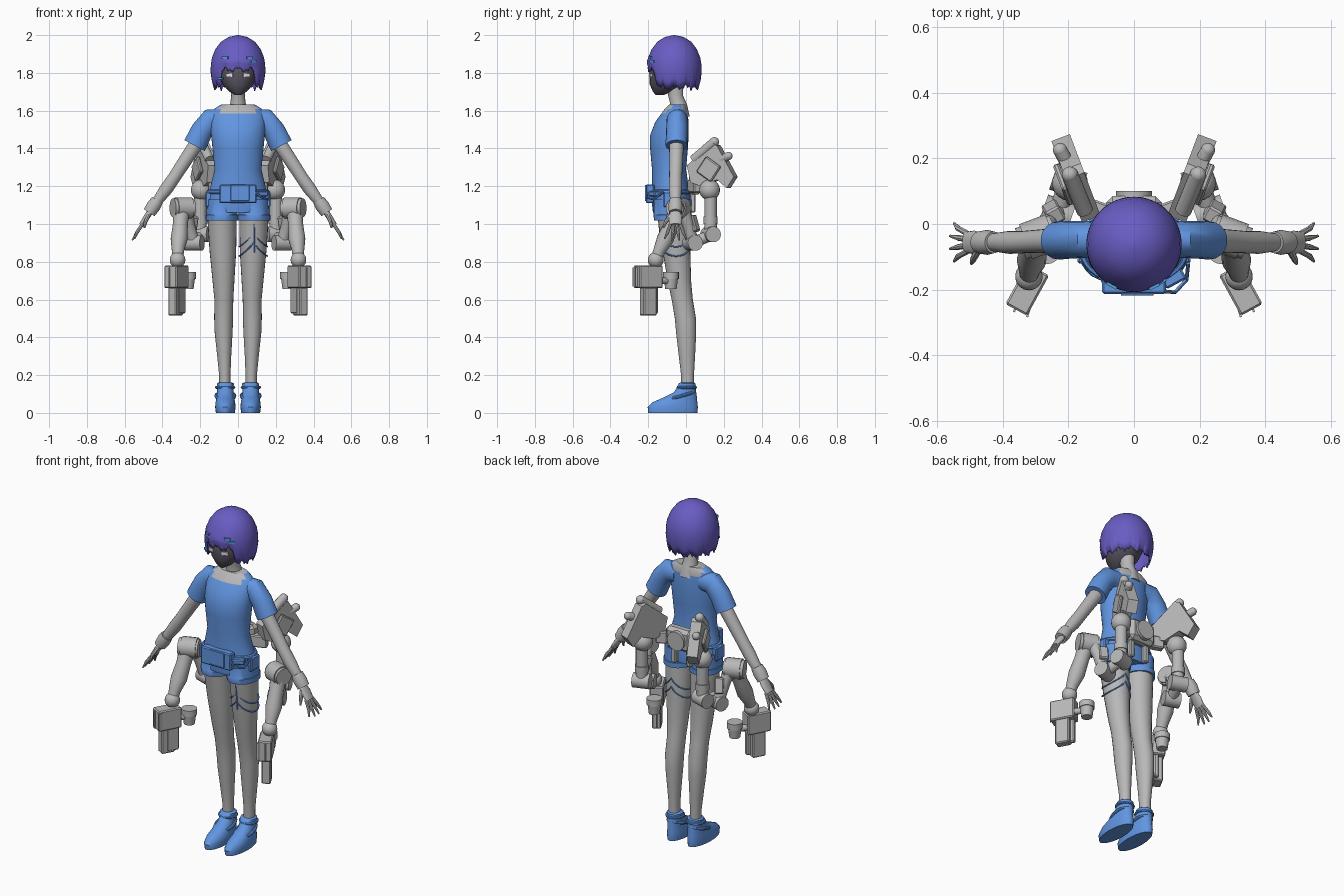
import bpy, bmesh, math
from mathutils import Vector, Matrix

cube = bpy.data.objects.get("Cube")
if cube:
    bpy.data.objects.remove(cube, do_unlink=True)


def material(name, rgb):
    m = bpy.data.materials.new(name)
    m.use_nodes = True
    m.diffuse_color = (*rgb, 1)
    m.node_tree.nodes["Principled BSDF"].inputs["Base Color"].default_value = (*rgb, 1)
    return m


GREY = material("light grey", (.48, .48, .48))
BLUE = material("cloth blue", (.12, .30, .75))
PURPLE = material("hair purple", (.14, .11, .55))
DARK = material("dark face", (.10, .09, .12))
WHITE = material("eye white", (.75, .75, .75))
CYAN = material("clip cyan", (.08, .35, .70))


def finish(name, bm, mat, mirror=False, angle=40):
    bmesh.ops.recalc_face_normals(bm, faces=bm.faces)
    me = bpy.data.meshes.new(name)
    bm.to_mesh(me)
    bm.free()
    o = bpy.data.objects.new(name, me)
    bpy.context.collection.objects.link(o)
    me.materials.append(mat)
    if mirror:
        o.modifiers.new("mirror", 'MIRROR').use_mirror_merge = False
    bpy.ops.object.select_all(action='DESELECT')
    o.select_set(True)
    bpy.context.view_layer.objects.active = o
    bpy.ops.object.shade_smooth_by_angle(angle=math.radians(angle))
    return o


def tube(name, pts, mat, mirror=False, flat=False, n=18, ref=(0, 1, 0)):
    """Skin elliptical rings (x, y, z, radius, second radius) along a path."""
    bm, rings = bmesh.new(), []
    P = [Vector(p[:3]) for p in pts]
    for i, p in enumerate(pts):
        ru, rv = p[3], p[-1]
        t = (P[min(i + 1, len(P) - 1)] - P[max(i - 1, 0)]).normalized()
        u = Vector(ref) - t * t.dot(Vector(ref))
        u.normalize()
        v = t.cross(u)
        if flat:
            u, v = Vector((1, 0, 0)), Vector((0, 1, 0))
        rings.append([bm.verts.new(P[i] + u * ru * math.cos(k * math.tau / n)
                                   + v * rv * math.sin(k * math.tau / n)) for k in range(n)])
    for a, b in zip(rings, rings[1:]):
        for k in range(n):
            bm.faces.new((a[k], a[(k + 1) % n], b[(k + 1) % n], b[k]))
    bm.faces.new(rings[0])
    bm.faces.new(rings[-1])
    return finish(name, bm, mat, mirror)


def rod(name, a, b, r, mirror=True, r2=None, mat=None):
    ref = (0, 1, 0) if abs(b[1] - a[1]) < .8 * (Vector(b) - Vector(a)).length else (0, 0, 1)
    return tube(name, [(*a, r), (*b, r2 or r)], mat or GREY, mirror, ref=ref)


def box(name, c, size, mat=GREY, mirror=False, yaw=0, pitch=0, bevel=.006):
    bm = bmesh.new()
    bmesh.ops.create_cube(bm, size=1)
    bm.transform(Matrix.Diagonal((*size, 1)))
    if bevel:
        bmesh.ops.bevel(bm, geom=bm.edges[:], offset=bevel, segments=1, affect='EDGES')
    bm.transform(Matrix.Translation(c) @ Matrix.Rotation(yaw, 4, 'Z') @ Matrix.Rotation(pitch, 4, 'X'))
    return finish(name, bm, mat, mirror, 25)


def ball(name, c, r, mat=GREY, mirror=True):
    bm = bmesh.new()
    bmesh.ops.create_uvsphere(bm, u_segments=18, v_segments=12, radius=r)
    bm.transform(Matrix.Translation(c))
    return finish(name, bm, mat, mirror, 60)


# Hair: a dome whose lower rim is jagged and opens over the face
HAIR_Y = -.062
PROFILE = [(.004, 2), (.05, 1.99), (.09, 1.965), (.12, 1.925), (.138, 1.88)]
bm, cols = bmesh.new(), []
N = 96
for k in range(N):
    a = (k / N - .5) * math.tau
    open_front = min(1, max(0, (math.radians(50) - abs(a)) / .25))
    low = 1.715 + .095 * open_front + .024 * abs((k % 8) / 4 - 1) - .012 * (k % 3 == 0)
    pr = PROFILE + [(r, 1.88 + (low - 1.88) * f) for r, f in
                    ((.144, .25), (.145, .5), (.140, .75), (.128 + .013 * open_front, 1))]
    cols.append([bm.verts.new((r * math.sin(a), HAIR_Y - r * math.cos(a), z)) for r, z in pr])
for k in range(N):
    for i in range(len(cols[0]) - 1):
        a, b = cols[k], cols[(k + 1) % N]
        bm.faces.new((a[i], a[i + 1], b[i + 1], b[i]))
bm.faces.new([c[0] for c in cols])
hair = finish("hair", bm, PURPLE, angle=60)
hair.modifiers.new("thickness", 'SOLIDIFY').thickness = .008
for a, z in ((-.7, 1.77), (-.5, 1.88), (.45, 1.88), (.62, 1.86)):
    box("hair_clip", (.143 * math.sin(a), HAIR_Y - .143 * math.cos(a), z), (.035, .009, .012), CYAN, yaw=a, bevel=0)

# Head, eyes and neck
tube("head", [(0, y, z, rx, ry) for z, y, rx, ry in (
    (1.682, -.14, .015, .02), (1.70, -.125, .045, .05), (1.74, -.10, .082, .092), (1.80, -.085, .105, .11),
    (1.88, -.07, .11, .11), (1.95, -.062, .07, .07))], DARK, flat=True, n=24)
box("eye", (.045, -.186, 1.787), (.036, .009, .018), WHITE, True, yaw=.25, bevel=0)
tube("neck", [(0, -.035, 1.57, .06, .055), (0, -.038, 1.63, .042, .045), (0, -.055, 1.68, .036, .04),
              (0, -.06, 1.75, .04, .045)], GREY, flat=True)

# Shirt with an open neckline
shirt = tube("shirt", [(0, y, z, rx, ry) for z, y, rx, ry in (
    (1.06, -.075, .162, .10), (1.12, -.077, .165, .105), (1.19, -.083, .148, .098), (1.29, -.09, .124, .09),
    (1.40, -.09, .135, .10), (1.47, -.088, .142, .102), (1.54, -.075, .145, .088), (1.585, -.06, .14, .07),
    (1.61, -.052, .125, .06), (1.632, -.045, .09, .045))], BLUE, flat=True, n=40)
shirt.data.materials.append(GREY)
for f in shirt.data.polygons:
    if f.center.z > 1.585 and abs(f.center.x) < .095:
        f.material_index = 1
tube("sleeve", [(.08, -.047, 1.55, .05, .06), (.145, -.047, 1.55, .056, .062), (.19, -.048, 1.495, .057, .06),
                (.222, -.05, 1.43, .058, .062), (.23, -.05, 1.415, .058, .062)], BLUE, True)
tube("shorts_leg", [(.085, -.072, 1.13, .08, .10), (.085, -.072, 1.05, .083, .10), (.085, -.07, 1.048, .087, .103),
                    (.085, -.068, 1.018, .087, .10)], BLUE, True, flat=True, n=24)

# Arms and hands
tube("arm", [(.19, -.05, 1.47, .04), (.28, -.052, 1.335, .036), (.335, -.055, 1.25, .034), (.38, -.056, 1.185, .035),
             (.45, -.056, 1.09, .024)], GREY, True)
tube("wrist_guard", [(.427, -.056, 1.125, .033), (.447, -.056, 1.095, .038), (.47, -.056, 1.06, .034)], GREY, True)
tube("palm", [(.455, -.056, 1.08, .022, .018), (.485, -.056, 1.035, .036, .016), (.512, -.056, .995, .032, .013)],
     GREY, True)
for i in range(4):
    s = (i - 1.5) / 1.5
    tube("finger", [(.505, -.056 + s * .026, 1.0, .009), (.535, -.056 + s * .042, .955, .009),
                    (.566 - .018 * abs(s), -.056 + s * .058, .91 + .012 * abs(s), .004)], GREY, True, n=8)
tube("thumb", [(.475, -.08, 1.045, .012), (.49, -.108, 1.01, .01), (.495, -.12, .98, .005)], GREY, True, n=8)

# Legs and shoes
tube("leg", [(x, y, z, rx, ry) for x, y, z, rx, ry in (
    (.085, -.07, 1.08, .078, .09), (.083, -.06, .98, .076, .082), (.08, -.05, .85, .07, .073),
    (.077, -.035, .70, .058, .062), (.075, -.02, .60, .05, .056), (.076, -.003, .50, .05, .056),
    (.076, .001, .42, .047, .053), (.073, .005, .30, .037, .043), (.07, .008, .20, .03, .034),
    (.07, .008, .10, .03, .034))], GREY, True, flat=True, n=24)
tube("shoe", [(.067, y, z, rx, ry) for z, y, rx, ry in (
    (0, -.07, .05, .13), (.03, -.07, .054, .133), (.055, -.06, .052, .12), (.08, -.032, .047, .09),
    (.11, -.004, .043, .058), (.155, .006, .045, .045), (.16, .006, .038, .038))], BLUE, True, flat=True, n=28)


def loop(name, c, rx, ry, height, r, mirror=False, n=32):
    pts = [(c[0] + rx * math.cos(k * math.tau / n), c[1] + ry * math.sin(k * math.tau / n),
            c[2] + height(k * math.tau / n), r) for k in range(n + 1)]
    tube(name, pts, BLUE, mirror, n=8, ref=(0, 0, 1))


loop("shoe_strap", (.067, -.025, .09), .049, .07, lambda a: .02 * math.sin(a), .009, True)
loop("ankle_strap", (.068, .004, .135), .046, .046, lambda a: 0, .008, True)

# Belt, front pouch, side pouch and cord
loop("belt", (0, -.08, 1.17), .155, .10, lambda a: 0, .012)
box("front_pouch", (0, -.19, 1.16), (.195, .045, .10), BLUE)
box("pouch_flap", (.01, -.214, 1.165), (.10, .008, .085), BLUE, bevel=.002)
box("buckle", (.12, -.165, 1.16), (.07, .04, .03), BLUE, yaw=.5)
box("hip_pouch", (.155, -.08, 1.13), (.035, .08, .08), BLUE, True)
tube("belt_cord", [(.09, -.205, 1.17, .006), (.125, -.208, 1.14, .006), (.16, -.17, 1.13, .006),
                   (.165, -.12, 1.17, .006)], BLUE, n=8, ref=(0, 0, 1))

# Thigh straps on one leg only
for h in (.95, .90):
    loop("thigh_strap", (.081, -.053, h), .074, .078, lambda a: -.07 * abs(math.cos(a)) ** .8, .004)
rod("thigh_strap_front", (.085, -.145, 1.03), (.085, -.127, .85), .004, False, mat=BLUE)

# Back hub that carries both machine arms
box("back_hub", (0, .05, 1.22), (.17, .07, .13), bevel=.02)
rod("hub_disc", (0, .06, 1.22), (0, .10, 1.22), .055, False)
box("hub_wing", (.105, .045, 1.2), (.10, .045, .07), yaw=.35, mirror=True)
box("hub_strap", (.05, .035, 1.12), (.03, .03, .12), mirror=True)

# Tilted equipment module: side profile extruded, then turned outward
YAW = -.36
bm = bmesh.new()
side = [(.0, 1.31), (.14, 1.425), (.17, 1.415), (.265, 1.25), (.225, 1.19), (.17, 1.235), (.08, 1.20), (.02, 1.22)]
face = bm.faces.new([bm.verts.new((-.03, y, z)) for y, z in side])
new = bmesh.ops.extrude_face_region(bm, geom=[face])["geom"]
bmesh.ops.translate(bm, verts=[v for v in new if isinstance(v, bmesh.types.BMVert)], vec=(.06, 0, 0))
bm.transform(Matrix.Translation((.13, .015, 0)) @ Matrix.Rotation(YAW, 4, 'Z'))
finish("module", bm, GREY, True, 25)
rod("module_rod", (.15, .04, 1.34), (.195, .15, 1.435), .025)
ball("module_rod_tip", (.195, .15, 1.435), .025)
rod("module_short_rod", (.19, .16, 1.33), (.225, .225, 1.36), .022)
ball("module_short_tip", (.225, .225, 1.36), .022)
box("module_side_plate", (.215, .12, 1.29), (.02, .10, .10), GREY, True, yaw=YAW, pitch=-.6)

# Machine arm: piston down, link forward, link up, then the forearm
ball("motor", (.195, .125, 1.18), .055)
rod("piston", (.2, .13, 1.18), (.2, .13, .95), .033)
rod("piston_collar", (.2, .13, 1.04), (.2, .13, 1.0), .038)
rod("elbow_joint", (.155, .115, .945), (.245, .145, .945), .042)
rod("lower_link", (.2, .13, .94), (.23, .035, .9), .03)
rod("lower_joint", (.19, .02, .9), (.275, .05, .9), .042)
tube("rising_link", [(.235, .035, .9, .034), (.26, .01, 1.0, .03), (.275, -.02, 1.09, .036)], GREY, True)
box("link_cover", (.245, .035, 1.0), (.05, .05, .09), GREY, True, yaw=-.5, pitch=.3)
rod("shoulder_drum", (.24, -.02, 1.085), (.345, -.06, 1.085), .05)
rod("shoulder_cap", (.25, -.024, 1.085), (.33, -.054, 1.085), .057)
tube("forearm", [(.30, -.045, 1.08, .045), (.305, -.075, 1.0, .04), (.312, -.11, .92, .045), (.318, -.14, .86, .033),
                 (.32, -.16, .81, .028)], GREY, True)
ball("wrist_joint", (.32, -.16, .81), .042)

# Tool head at the end of the arm
box("tool_body", (.325, -.20, .72), (.075, .14, .12), GREY, True, yaw=.5)
box("tool_barrel", (.33, -.20, .59), (.05, .08, .15), GREY, True, yaw=.5)
box("tool_slab", (.305, -.185, .645), (.025, .075, .24), GREY, True, yaw=.5)
for x, y in ((.355, -.235), (.315, -.25)):
    box("tool_fin", (x, y, .72), (.006, .07, .10), GREY, True, yaw=.3, bevel=0)
rod("cup_arm", (.315, -.15, .70), (.27, -.085, .70), .018)
rod("cup", (.265, -.08, .655), (.265, -.08, .715), .03, True, .038)
rod("cup_rim", (.265, -.08, .71), (.265, -.08, .745), .042)
